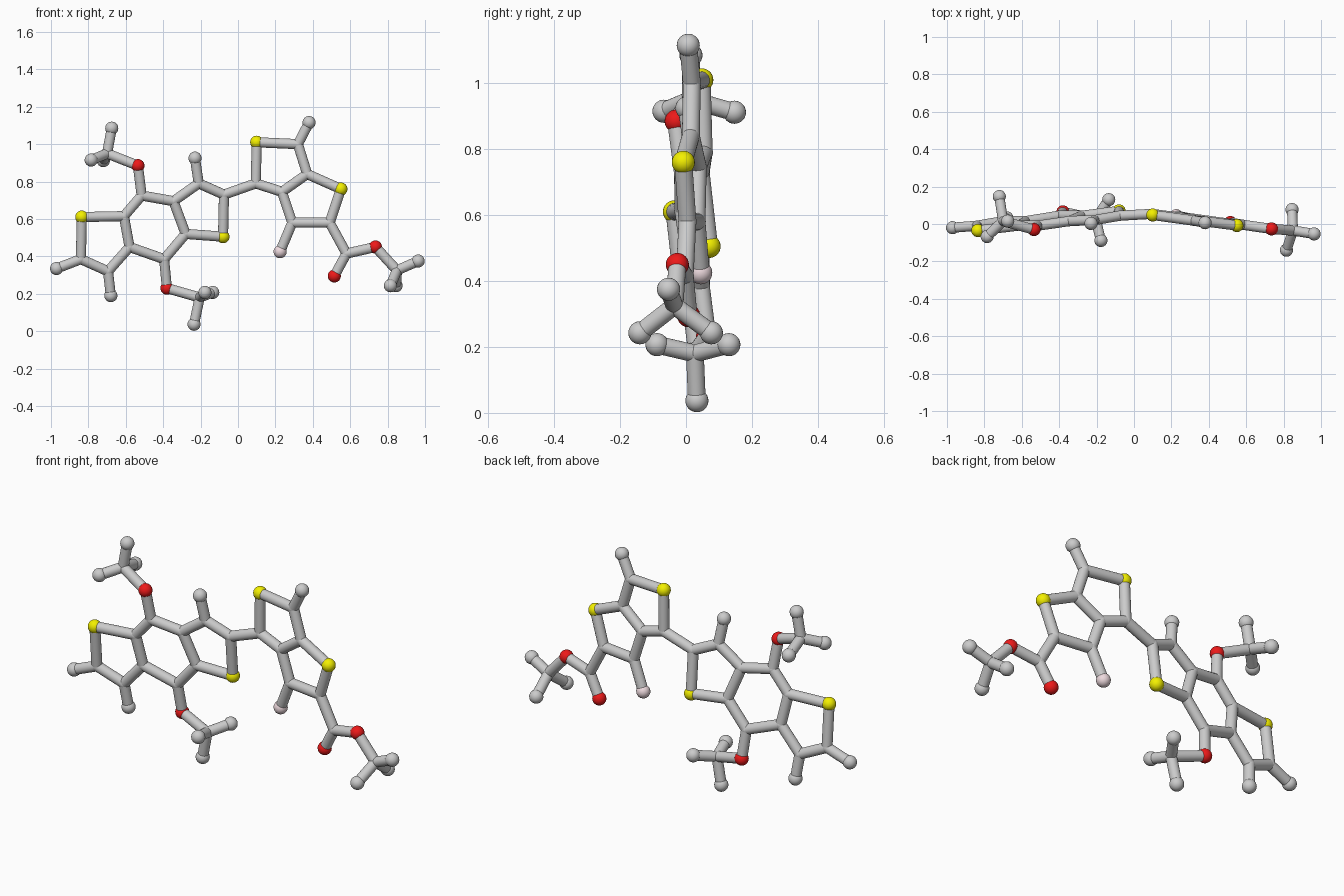
import bpy, bmesh
from mathutils import Vector, Matrix

if "Cube" in bpy.data.objects:
    bpy.data.objects.remove(bpy.data.objects["Cube"])

BALL, STICK = 0.035, 0.027


def plane_left(x, z):       # tilt of the left fused ring system
    return 0.1385 + 0.123 * x - 0.116 * z


def plane_right(x, z):      # tilt of the right fused ring system
    return 0.086 - 0.138 * x - 0.024 * z


atoms = {}


def flat(plane, **pts):
    for name, (x, z) in pts.items():
        atoms[name] = Vector((x, plane(x, z), z))


# Left three-ring system with its two side oxygens
flat(plane_left,
     S1=(-.835, .61), C2=(-.84, .385), H2=(-.97, .335), C3=(-.695, .32), H3=(-.68, .19),
     C4=(-.58, .45), C5=(-.61, .615), C6=(-.515, .725), O6=(-.535, .885),
     C7=(-.345, .695), C8=(-.28, .52), C9=(-.395, .385), O9=(-.38, .23),
     C10=(-.21, .79), H10=(-.23, .925), C11=(-.075, .73), S11=(-.08, .505))

# Right two-ring system with fluorine and ester
flat(plane_right,
     C12=(.095, .79), S12=(.10, 1.01), C13=(.32, 1.0), H13=(.38, 1.115), C14=(.37, .84),
     S14=(.55, .76), C15=(.49, .58), C16=(.29, .58), F16=(.225, .425), C17=(.235, .745),
     C18=(.58, .415), O18=(.515, .295), O19=(.735, .45))

# Methyl end groups: carbon followed by three hydrogens
methyls = {
    "20": [(-.70, .015, .95), (-.675, .015, 1.085), (-.785, -.067, .915), (-.72, .147, .912)],
    "21": [(-.205, .027, .18), (-.235, .033, .037), (-.177, -.088, .207), (-.135, .13, .207)],
    "22": [(.85, -.035, .325), (.963, -.053, .375), (.815, -.14, .243), (.845, .077, .243)],
}
bonds = ("S1-C2 C2-C3 C2-H2 C3-H3 C3-C4 C4-C5 C5-S1 C5-C6 C6-O6 C6-C7 C7-C8 C8-C9 C9-C4 C9-O9 "
         "C7-C10 C10-H10 C10-C11 C11-S11 S11-C8 C11-C12 C12-S12 S12-C13 C13-H13 C13-C14 C14-S14 "
         "S14-C15 C15-C16 C16-F16 C16-C17 C17-C14 C17-C12 C15-C18 C18-O18 C18-O19 "
         "O6-C20 O9-C21 O19-C22").split()
for n, pts in methyls.items():
    atoms["C" + n] = Vector(pts[0])
    for k, p in zip("abc", pts[1:]):
        atoms["H" + n + k] = Vector(p)
        bonds.append(f"C{n}-H{n}{k}")


def finish(name, bm, color=None):
    me = bpy.data.meshes.new(name)
    bm.to_mesh(me)
    bm.free()
    ob = bpy.data.objects.new(name, me)
    bpy.context.collection.objects.link(ob)
    if color:
        mat = bpy.data.materials.new(name + "_color")
        mat.diffuse_color = color
        mat.use_nodes = True
        mat.node_tree.nodes["Principled BSDF"].inputs["Base Color"].default_value = mat.diffuse_color
        me.materials.append(mat)
    bpy.ops.object.select_all(action='DESELECT')
    ob.select_set(True)
    bpy.context.view_layer.objects.active = ob
    bpy.ops.object.shade_smooth_by_angle()


# Atom balls grouped by element; carbons only round off the stick joints
for letter, name, radius, color in [
        ("C", "carbon_joints", STICK + .001, None),
        ("H", "hydrogen_balls", BALL, None),
        ("S", "sulfur_balls", BALL, (.9, .87, 0, 1)),
        ("O", "oxygen_balls", BALL, (.85, .01, .01, 1)),
        ("F", "fluorine_ball", BALL, (.85, .7, .73, 1))]:
    bm = bmesh.new()
    for key, p in atoms.items():
        if key[0] == letter:
            bmesh.ops.create_uvsphere(bm, u_segments=24, v_segments=16, radius=radius,
                                      matrix=Matrix.Translation(p))
    finish(name, bm, color)

# Sticks between bonded atoms
bm = bmesh.new()
for b in bonds:
    p, q = (atoms[k] for k in b.split("-"))
    d = q - p
    m = Matrix.Translation((p + q) / 2) @ d.to_track_quat('Z', 'Y').to_matrix().to_4x4()
    bmesh.ops.create_cone(bm, cap_ends=True, segments=24, radius1=STICK, radius2=STICK,
                          depth=d.length, matrix=m)
finish("bond_sticks", bm)
